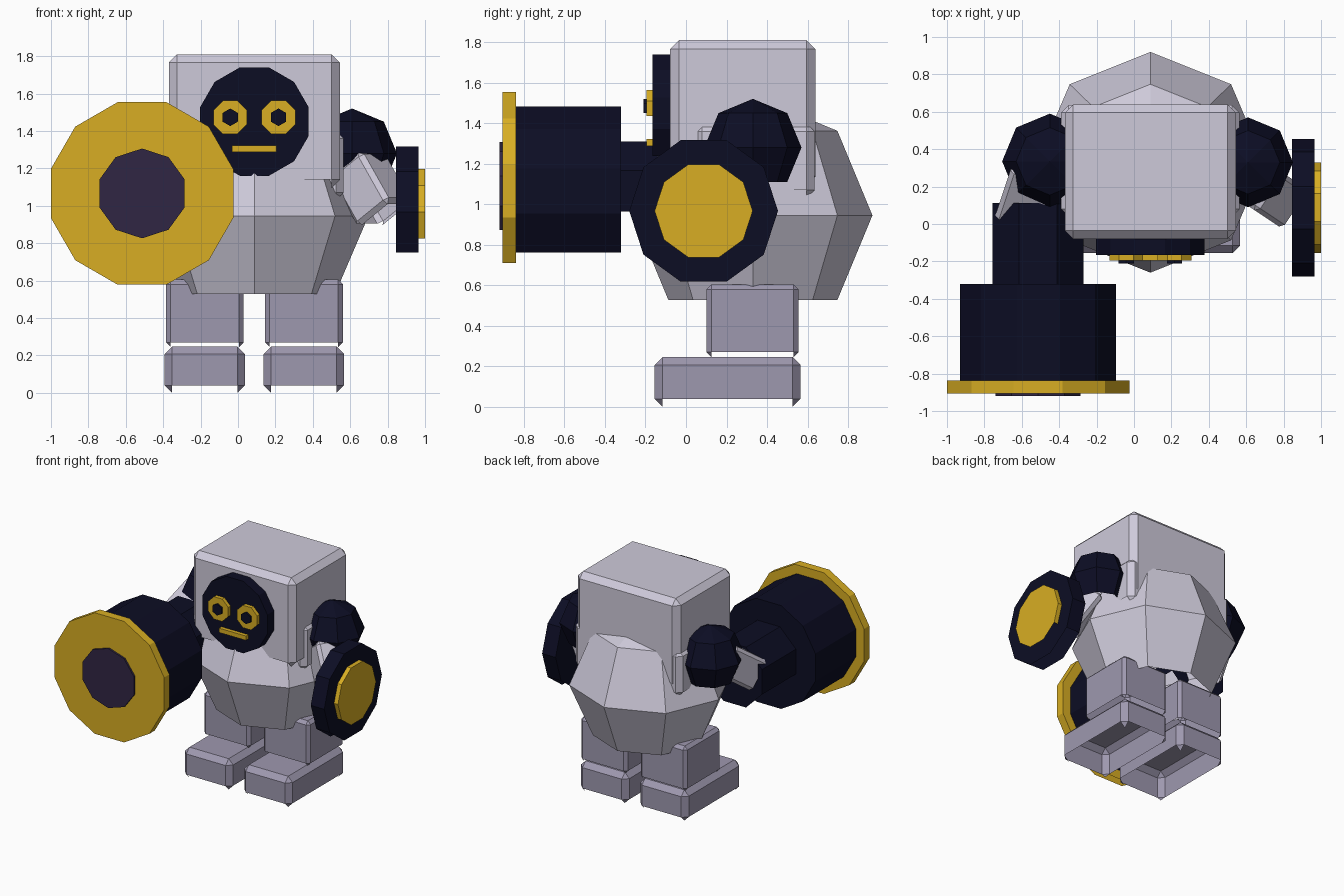
import bpy, bmesh, math
from mathutils import Matrix, Vector

cube = bpy.data.objects.get("Cube")
if cube:
    bpy.data.objects.remove(cube, do_unlink=True)


def material(name, r, g, b):
    """Flat colour given as 0-255 display values, stored as linear."""
    col = [((c / 255 + 0.055) / 1.055) ** 2.4 for c in (r, g, b)] + [1]
    m = bpy.data.materials.new(name)
    m.use_nodes = True
    m.diffuse_color = col
    m.node_tree.nodes["Principled BSDF"].inputs["Base Color"].default_value = col
    return m


PALE = material("pale grey", 206, 202, 218)
LEG = material("lavender grey", 158, 152, 175)
NAVY = material("dark navy", 12, 13, 36)
GOLD = material("gold", 216, 174, 35)
BORE = material("dark purple", 48, 38, 68)

MID = 0.0875   # body centre line
DEPTH = 0.33   # body centre in depth


def finish(bm, name, mat):
    """Strip the steep undersides, leaving open bottoms, and make the object."""
    bmesh.ops.recalc_face_normals(bm, faces=bm.faces[:])
    bm.normal_update()
    under = [f for f in bm.faces if f.normal.z < -0.62]
    bmesh.ops.delete(bm, geom=under, context='FACES')
    me = bpy.data.meshes.new(name)
    bm.to_mesh(me)
    bm.free()
    me.materials.append(mat)
    ob = bpy.data.objects.new(name, me)
    bpy.context.collection.objects.link(ob)
    return ob


def block(name, mat, centre, size, bevel, rot=None):
    bm = bmesh.new()
    bmesh.ops.create_cube(bm, size=1, matrix=Matrix.Diagonal((*size, 1)))
    if bevel:
        bmesh.ops.bevel(bm, geom=bm.edges[:], offset=bevel, segments=1,
                        affect='EDGES', profile=0.5)
    m = Matrix.Translation(centre)
    if rot:
        m = m @ rot.to_matrix().to_4x4()
    bm.transform(m)
    return finish(bm, name, mat)


def box(name, mat, xs, ys, zs, bevel=0):
    spans = (xs, ys, zs)
    return block(name, mat, [(a + b) / 2 for a, b in spans],
                 [b - a for a, b in spans], bevel)


def prism(name, mat, axis, n, radius, centre, start, end, flat_top=True):
    """Regular prism along x or y; centre is its (side, height) position."""
    bm = bmesh.new()
    rings = []
    for depth in (start, end):
        ring = []
        for i in range(n):
            a = math.pi / 2 + (i + 0.5 * flat_top) * math.tau / n
            u = centre[0] + radius * math.cos(a)
            z = centre[1] + radius * math.sin(a)
            ring.append(bm.verts.new((depth, u, z) if axis == 'x' else (u, depth, z)))
        rings.append(ring)
        bm.faces.new(ring)
    near, far = rings
    for i in range(n):
        j = (i + 1) % n
        bm.faces.new((near[i], near[j], far[j], far[i]))
    return finish(bm, name, mat)


def ball(name, mat, centre, radii):
    bm = bmesh.new()
    bmesh.ops.create_uvsphere(bm, u_segments=8, v_segments=4, radius=1,
                              matrix=Matrix.Translation(centre) @ Matrix.Diagonal((*radii, 1)))
    return finish(bm, name, mat)


# Body and head
ball("torso", PALE, (MID, DEPTH, 0.945), (0.61, 0.59, 0.59))
box("head", PALE, (-0.37, 0.545), (-0.08, 0.64), (1.095, 1.81), 0.045)
box("collar", PALE, (-0.39, 0.565), (0.04, 0.635), (1.03, 1.4), 0.04)

# Legs and feet
for side, s in (("left", 1), ("right", -1)):
    x = MID + s * 0.265
    box(side + "_leg", LEG, (x - 0.208, x + 0.208), (0.1, 0.555), (0.245, 0.605), 0.025)
    box(side + "_foot", LEG, (x - 0.215, x + 0.215), (-0.155, 0.565), (0, 0.247), 0.04)

# Face
prism("face_plate", NAVY, 'y', 12, 0.3, (MID, 1.45), -0.165, -0.07)
for side, s in (("left", 1), ("right", -1)):
    eye = (MID + s * 0.129, 1.473)
    prism(side + "_eye", GOLD, 'y', 8, 0.098, eye, -0.195, -0.165)
    prism(side + "_pupil", NAVY, 'y', 6, 0.047, eye, -0.21, -0.195, False)
box("mouth", GOLD, (-0.033, 0.207), (-0.195, -0.165), (1.287, 1.322))

# Shoulders and upper arms
ball("left_shoulder", NAVY, (0.61, DEPTH, 1.28), (0.24, 0.24, 0.24))
ball("right_shoulder", NAVY, (-0.45, 0.335, 1.28), (0.255, 0.255, 0.25))
left_aim = Vector((0.45, -0.3, -0.8)).to_track_quat('Z', 'Y')
right_aim = Vector((-0.25, -0.75, -0.55)).to_track_quat('Z', 'Y')
block("left_arm", PALE, (0.71, 0.18, 1.09), (0.25, 0.25, 0.33), 0.025, left_aim)
block("right_arm", PALE, (-0.56, 0.18, 1.19), (0.26, 0.25, 0.36), 0.025, right_aim)

# Round shield on the left arm
hub = (0.087, 0.967)
prism("shield", NAVY, 'x', 10, 0.367, hub, 0.845, 0.965)
prism("shield_boss", GOLD, 'x', 10, 0.242, hub, 0.965, 1.0)

# Cannon on the right arm
axis = (-0.513, 1.066)
prism("cannon_sleeve", NAVY, 'y', 8, 0.263, axis, 0.112, -0.32)
prism("cannon_barrel", NAVY, 'y', 12, 0.431, axis, -0.32, -0.838)
prism("cannon_rim", GOLD, 'y', 12, 0.505, axis, -0.838, -0.905)
prism("cannon_bore", BORE, 'y', 10, 0.24, axis, -0.905, -0.92, False)
